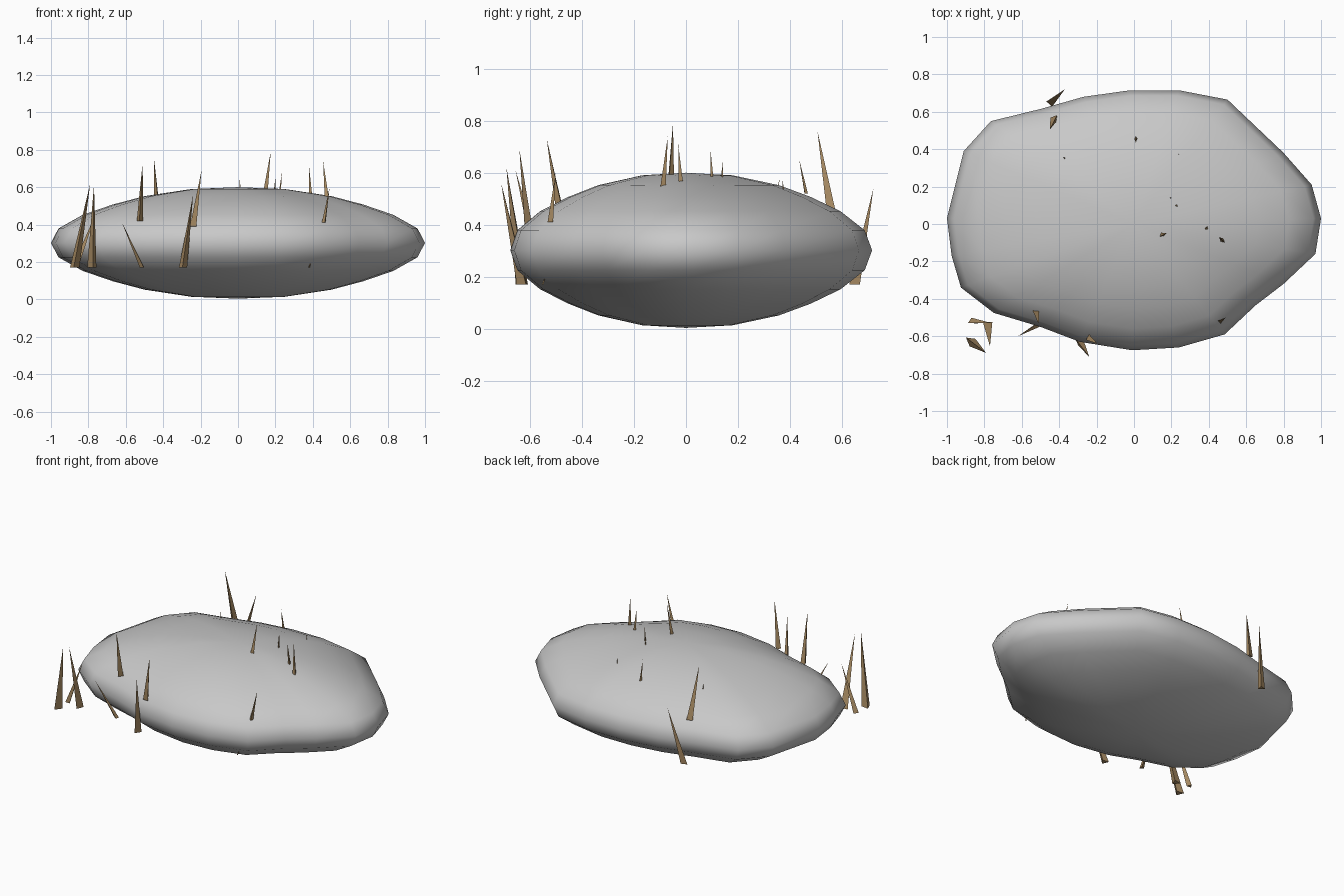
import bpy
import bmesh
import random
from math import cos, sin, pi, radians
from mathutils import Vector

random.seed(4)

cube = bpy.data.objects.get("Cube")
if cube:
    bpy.data.objects.remove(cube, do_unlink=True)


def make_material(name, colour):
    material = bpy.data.materials.new(name)
    material.use_nodes = True
    material.diffuse_color = colour
    shader = material.node_tree.nodes["Principled BSDF"]
    shader.inputs["Base Color"].default_value = colour
    shader.inputs["Roughness"].default_value = 0.8
    return material


def finish(name, bm, material, smooth=False):
    bmesh.ops.recalc_face_normals(bm, faces=bm.faces)
    mesh = bpy.data.meshes.new(name)
    bm.to_mesh(mesh)
    bm.free()
    mesh.materials.append(material)
    for polygon in mesh.polygons:
        polygon.use_smooth = smooth
    obj = bpy.data.objects.new(name, mesh)
    bpy.context.collection.objects.link(obj)
    return obj


stone_grey = make_material("stone grey", (0.58, 0.58, 0.58, 1))
dry_grass = make_material("dry grass tan", (0.41, 0.27, 0.13, 1))

# Stone outline at its widest level
outline = [
    (1, .03), (.95, .21), (.8, .38), (.5, .665), (.24, .715), (-.02, .715),
    (-.27, .68), (-.5, .615), (-.765, .55), (-.91, .39), (-1, .03),
    (-.975, -.17), (-.925, -.34), (-.75, -.475), (-.5, -.55), (-.29, -.63),
    (-.01, -.675), (.24, -.66), (.485, -.59), (.65, -.435), (.8, -.32),
    (.97, -.16),
]
# Outline scale and height above the middle, from the rim to the crown
dome = [(.96, .077), (.83, .15), (.67, .205), (.5, .25), (.25, .288)]
middle = .302

# Stone: scaled outlines stacked from the underside to the crown
levels = [(s, -h) for s, h in reversed(dome)] + [(1, 0)] + dome
bm = bmesh.new()
rings = [[bm.verts.new((x * s, y * s, middle + h)) for x, y in outline]
         for s, h in levels]
count = len(outline)
for lower, upper in zip(rings, rings[1:]):
    for i in range(count):
        j = (i + 1) % count
        bm.faces.new((lower[i], lower[j], upper[j], upper[i]))
for ring, side in ((rings[0], -1), (rings[-1], 1)):
    pole = bm.verts.new((0, 0, middle + side * .298))
    for i in range(count):
        bm.faces.new((ring[i], ring[(i + 1) % count], pole))
finish("stone", bm, stone_grey, smooth=True)

# Grass blades: centre of the root, then the tip
blades = [
    ((-.87, -.52, .17), (-.76, -.53, .46)),
    ((-.78, -.54, .17), (-.77, -.655, .61)),
    ((-.875, -.625, .17), (-.79, -.69, .62)),
    ((-.51, -.535, .17), (-.62, -.6, .41)),
    ((-.525, -.475, .42), (-.51, -.535, .73)),
    ((-.295, -.625, .17), (-.24, -.71, .56)),
    ((-.24, -.61, .39), (-.195, -.64, .69)),
    ((.46, -.52, .41), (.49, -.5, .6)),
    ((.38, -.55, .17), (.4, -.53, .23)),
    ((.48, -.095, .5), (.455, -.07, .74)),
    ((.39, -.02, .55), (.38, -.03, .71)),
    ((.145, -.06, .57), (.175, -.05, .79)),
    ((.225, .1, .57), (.235, .095, .68)),
    ((.195, .14, .57), (.2, .14, .65)),
    ((.24, .375, .52), (.24, .37, .58)),
    ((.01, .46, .52), (.01, .435, .65)),
    ((-.37, .35, .52), (-.38, .36, .58)),
    ((-.425, .565, .42), (-.45, .505, .76)),
    ((-.445, .65, .17), (-.37, .72, .54)),
]

# Each blade is a slim three-sided spike
for number, (root, tip) in enumerate(blades, 1):
    root, tip = Vector(root), Vector(tip)
    radius = .065 * (tip.z - root.z)
    turn = random.uniform(0, 2 * pi)
    bm = bmesh.new()
    base = []
    for k in range(3):
        angle = turn + radians(120 * k)
        base.append(bm.verts.new(
            root + Vector((cos(angle), sin(angle), 0)) * radius))
    top = bm.verts.new(tip)
    bm.faces.new(base)
    for k in range(3):
        bm.faces.new((base[k], base[(k + 1) % 3], top))
    finish(f"grass_blade_{number}", bm, dry_grass)
